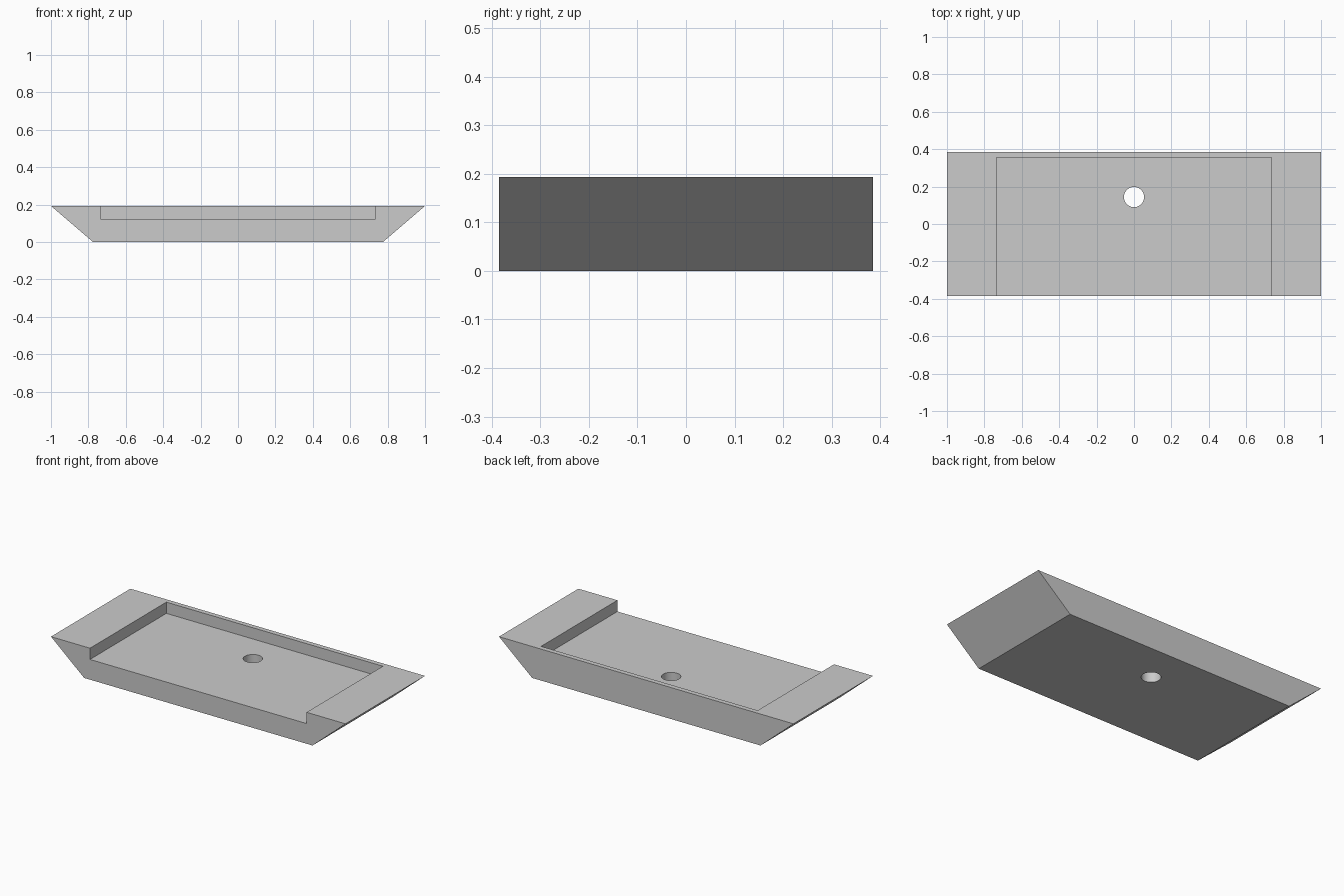
import bpy
import bmesh

cube = bpy.data.objects.get("Cube")
if cube:
    bpy.data.objects.remove(cube, do_unlink=True)

HALF_DEPTH = 0.385
HEIGHT = 0.193

grey = bpy.data.materials.new("light grey")
grey.use_nodes = True
grey.diffuse_color = (0.6, 0.6, 0.6, 1)
grey.node_tree.nodes["Principled BSDF"].inputs["Base Color"].default_value = (0.6, 0.6, 0.6, 1)


def extrude_profile(name, profile, y0, y1):
    """Extrude an (x, z) outline along y."""
    bm = bmesh.new()
    face = bm.faces.new([bm.verts.new((x, y0, z)) for x, z in profile])
    result = bmesh.ops.extrude_face_region(bm, geom=[face])
    moved = [v for v in result["geom"] if isinstance(v, bmesh.types.BMVert)]
    bmesh.ops.translate(bm, verts=moved, vec=(0, y1 - y0, 0))
    bmesh.ops.recalc_face_normals(bm, faces=bm.faces)
    mesh = bpy.data.meshes.new(name)
    bm.to_mesh(mesh)
    bm.free()
    mesh.materials.append(grey)
    obj = bpy.data.objects.new(name, mesh)
    bpy.context.collection.objects.link(obj)
    return obj


def cut(target, cutter):
    """Subtract the cutter and remove it."""
    cutter.hide_render = True
    mod = target.modifiers.new("cut", "BOOLEAN")
    mod.operation = "DIFFERENCE"
    mod.solver = "EXACT"
    mod.object = cutter
    bpy.ops.object.select_all(action="DESELECT")
    bpy.context.view_layer.objects.active = target
    target.select_set(True)
    bpy.ops.object.modifier_apply(modifier=mod.name)
    bpy.data.objects.remove(cutter, do_unlink=True)


# Tray body with ends that slope in towards the base
tray = extrude_profile("tray_body", [(-0.775, 0), (0.775, 0), (1, HEIGHT), (-1, HEIGHT)],
                       -HALF_DEPTH, HALF_DEPTH)

# Shallow recess, open at the front
recess = extrude_profile("recess_cutter", [(-0.735, 0.124), (0.735, 0.124), (0.735, 0.4), (-0.735, 0.4)],
                         -0.6, 0.355)
cut(tray, recess)

# Round drain hole
bpy.ops.mesh.primitive_cylinder_add(vertices=48, radius=0.054, depth=1, location=(0, 0.144, 0))
drain = bpy.context.object
drain.name = "drain_cutter"
drain.data.materials.append(grey)
cut(tray, drain)

bpy.ops.object.shade_smooth_by_angle()
